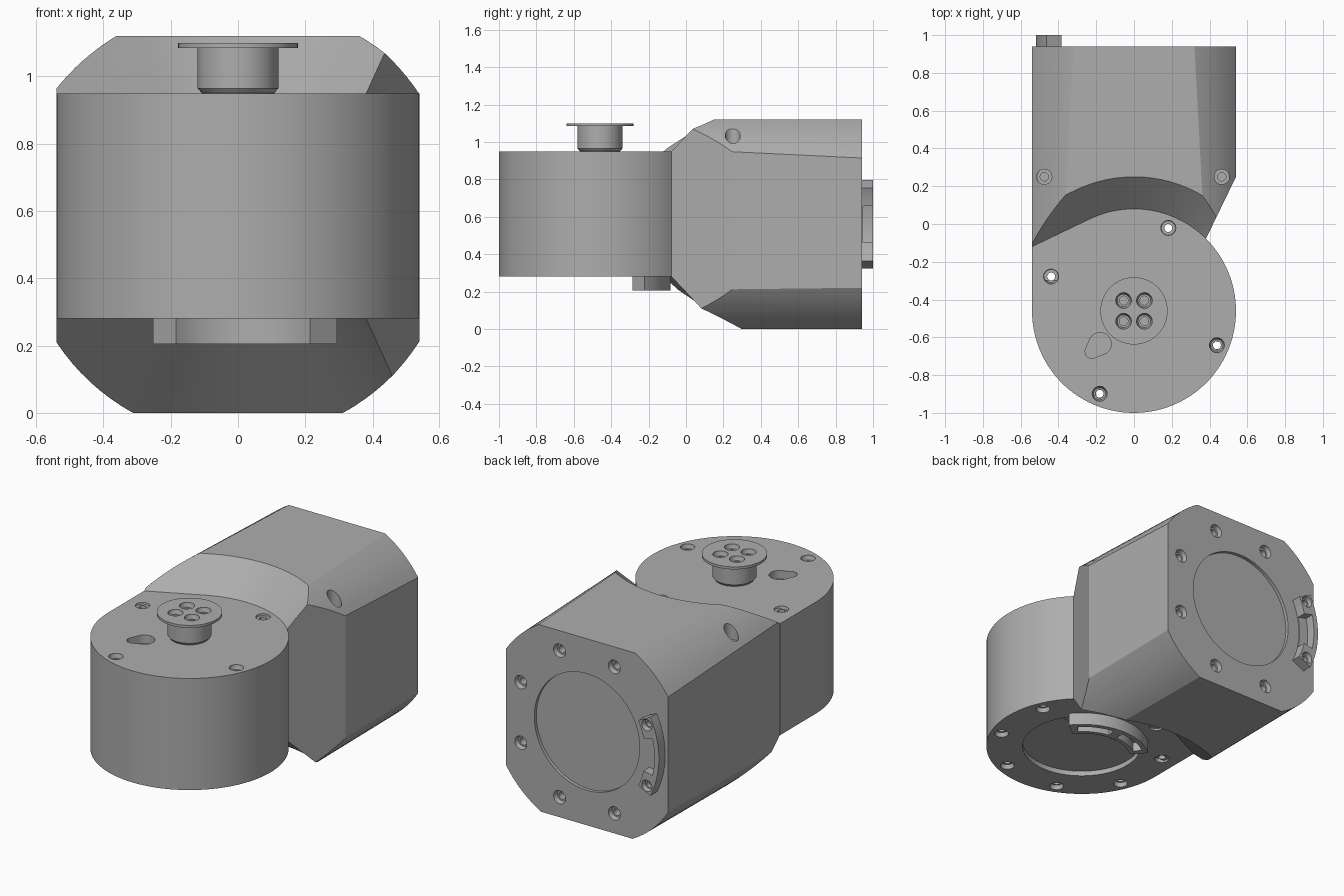
import bpy, bmesh, math
from mathutils import Matrix, Vector

if "Cube" in bpy.data.objects:
    bpy.data.objects.remove(bpy.data.objects["Cube"])

grey = bpy.data.materials.new("metal_grey")
grey.diffuse_color = (0.42, 0.42, 0.42, 1)
grey.use_nodes = True
grey.node_tree.nodes["Principled BSDF"].inputs["Base Color"].default_value = grey.diffuse_color
CY, R = -0.46, 0.54                      # drum axis and radius
BACK = Matrix.Translation((0, 0.94, 0.56)) @ Matrix.Rotation(-math.pi / 2, 4, 'X')
DRUM = Matrix.Translation((0, CY, 0))
rad = math.radians


def loft(name, rings, mat=Matrix()):
    """Closed skin through equal-length rings of points."""
    bm = bmesh.new()
    vs = [[bm.verts.new(mat @ Vector(p)) for p in r] for r in rings]
    n = len(vs[0])
    for a, b in zip(vs, vs[1:]):
        for i in range(n):
            bm.faces.new((a[i], a[(i + 1) % n], b[(i + 1) % n], b[i]))
    bm.faces.new(vs[0][::-1])
    bm.faces.new(vs[-1])
    bmesh.ops.recalc_face_normals(bm, faces=bm.faces)
    me = bpy.data.meshes.new(name)
    bm.to_mesh(me)
    bm.free()
    me.materials.append(grey)
    ob = bpy.data.objects.new(name, me)
    bpy.context.collection.objects.link(ob)
    return ob


def lathe(name, profile, x=0, y=0, mat=Matrix(), n=32):
    return loft(name, [[(x + r * math.cos(math.tau * i / n), y + r * math.sin(math.tau * i / n), z)
                        for i in range(n)] for r, z in profile], mat)


def prism(name, pts, z0, z1, mat=Matrix()):
    return loft(name, [[(x, y, z) for x, y in pts] for z in (z0, z1)], mat)


def arc(r, a0, a1, n):
    return [(r * math.cos(rad(a0 + (a1 - a0) * i / n)), r * math.sin(rad(a0 + (a1 - a0) * i / n)))
            for i in range(n + 1)]


def band(r0, r1, a0, a1):
    return arc(r1, a0, a1, 16) + arc(r0, a1, a0, 16)


def cut(ob, *cutters):
    bpy.context.view_layer.objects.active = ob
    for c in cutters:
        m = ob.modifiers.new("cut", 'BOOLEAN')
        m.operation, m.solver, m.object = 'DIFFERENCE', 'EXACT', c
        bpy.ops.object.modifier_apply(modifier=m.name)
        bpy.data.objects.remove(c)


def bore(x, y, z, s=-1, mat=Matrix(), r=0.04, deep=0.07):
    """Stepped screw hole entering a face at height z in direction s."""
    return lathe("cutter", [(r, z - s * 0.02), (r, z + s * 0.005), (r * 0.8, z + s * 0.025),
                            (r * 0.55, z + s * 0.025), (r * 0.55, z + s * deep)], x, y, mat, 20)


def ring_points(r, start, count):
    return [(r * math.cos(rad(start + 360 / count * i)), r * math.sin(rad(start + 360 / count * i)))
            for i in range(count)]


def footprint(k):
    """Drum outline with its tangent corner on the left, scaled about the axis."""
    pts = arc(R, -180, 115.6, 88) + [(-R, 0.34)]
    return [(x * k, y * k) for x, y in pts]


def cone(z0, z1, s):
    """45 degree flared clearance around the drum."""
    k0, k1 = (R - 0.01) / R, (R - 0.01 + abs(z1 - z0)) / R
    return loft("cutter", [[(x, y, z) for x, y in footprint(k)] for z, k in ((z0, k0), (z1, k1))], DRUM)


def section(y, rt, rb):
    """Housing cross-section: a square whose corners are trimmed by arcs."""
    w, h = 0.539, 0.56

    def corner(r):
        a0, a1 = math.degrees(math.acos(w / r)), math.degrees(math.asin(h / r))
        return arc(r, a0, a1, 8)
    t, b = corner(rt), corner(rb)
    pts = t + [(-x, z) for x, z in t[::-1]] + [(-x, -z) for x, z in b] + [(x, -z) for x, z in b[::-1]]
    return [(x, y, z + h) for x, z in pts]


# Rear housing, cleared around the drum and slanted on its right flank
housing = loft("rear_housing", [section(-0.3, 0.68, 0.645), section(0.94, 0.645, 0.637)])
cut(housing, cone(0.94, 1.4, 1), cone(0.29, -0.2, -1),
    prism("cutter", [(0.54, 0.25), (0.22, -0.41), (0.9, -0.41), (0.9, 0.25)], -0.2, 1.4))
cut(housing, lathe("cutter", [(0.35, -0.02), (0.35, 0.1)], mat=BACK, n=64))
cut(housing, lathe("cutter", [(0.04, 1.2), (0.04, 0.96), (0.022, 0.96), (0.022, 0.85)], -0.475, 0.25),
    lathe("cutter", [(0.04, 1.2), (0.04, 0.96), (0.022, 0.96), (0.022, 0.85)], 0.465, 0.25))
for x, y in ring_points(0.476, 22.5, 8):
    cut(housing, bore(x, y, 0, -1, BACK))

# Front drum with cover screw holes, bottom recess and a small cable opening
drum = prism("front_drum", footprint(1), 0.28, 0.95, DRUM)
cut(drum, lathe("cutter", [(0.335, 0.2), (0.335, 0.31)], mat=DRUM, n=64))
for x, y in ring_points(0.475, 22.5, 8):
    cut(drum, bore(x, y, 0.28, 1, DRUM))
for x, y in ring_points(0.475, 67.5, 4):
    cut(drum, bore(x, y, 0.95, -1, DRUM))
    for ob in (drum, housing):
        cut(ob, lathe("cutter", [(0.021, 0.2), (0.021, 1.0)], x, y, DRUM, 20))
big = [(x - 0.18, y - 0.635) for x, y in arc(0.06, -50, 150, 16)]
small = [(x - 0.222, y - 0.675) for x, y in arc(0.037, 150, 310, 10)]
cut(drum, prism("cutter", big + small, 0.9, 1.0))

# Output stub and flange with four screws
stub = lathe("output_flange", [(0.108, 0.94), (0.108, 0.951), (0.12, 0.965), (0.12, 1.085),
                               (0.178, 1.085), (0.178, 1.10)], mat=DRUM, n=64)
for x in (-0.055, 0.055):
    for y in (-0.055, 0.055):
        cut(stub, bore(x, y, 1.10, -1, DRUM, 0.042))

# Curved connector guard on the rear face
rear_guard = prism("rear_connector_guard", band(0.43, 0.52, 153, 207), -0.005, 0.06, BACK)
cut(rear_guard, prism("cutter", band(0.38, 0.49, 167, 193), 0.005, 0.1, BACK))
for a in (157.5, 202.5):
    x, y = arc(0.476, a, a, 1)[0]
    cut(rear_guard, bore(x, y, 0.06, -1, BACK, 0.034, 0.05))

# Curved connector guard under the drum
under_guard = prism("under_connector_guard", band(0.275, 0.378, 39, 132), 0.205, 0.315, DRUM)
for a in (46, 91):
    cut(under_guard, prism("cutter", band(0.298, 0.35, a, a + 35), 0.15, 0.26, DRUM))

# Smooth curved walls, keep edges crisp
for ob in (housing, drum, stub, rear_guard, under_guard):
    bpy.ops.object.select_all(action='DESELECT')
    ob.select_set(True)
    bpy.context.view_layer.objects.active = ob
    bpy.ops.object.shade_smooth_by_angle(angle=rad(25))
